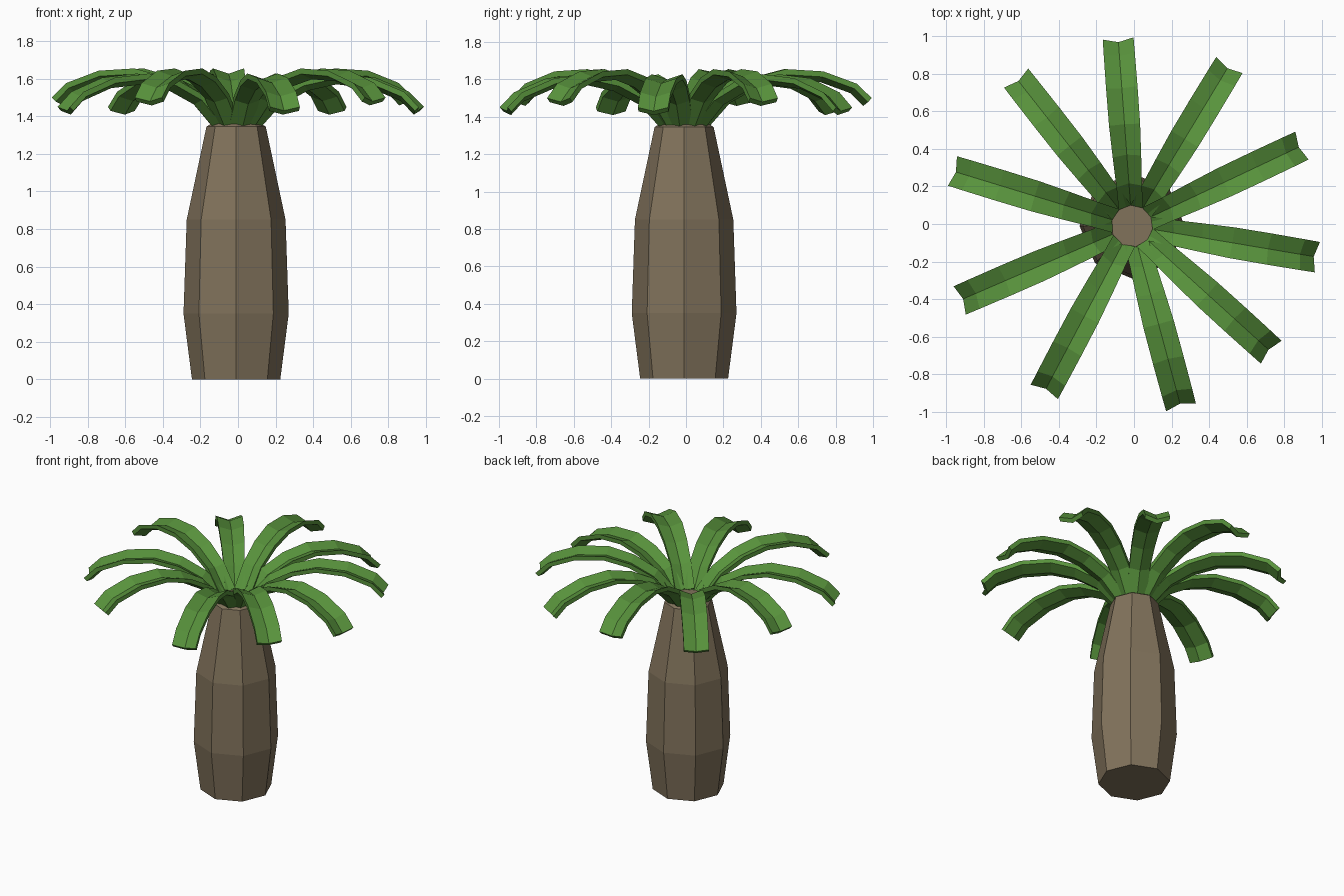
import bpy, bmesh, math

if "Cube" in bpy.data.objects:
    bpy.data.objects.remove(bpy.data.objects["Cube"])

CX = CY = -0.01


def material(name, rgb):
    m = bpy.data.materials.new(name)
    m.diffuse_color = (*rgb, 1)
    m.use_nodes = True
    m.node_tree.nodes["Principled BSDF"].inputs["Base Color"].default_value = m.diffuse_color
    return m


BARK = material("brown bark", (0.22, 0.17, 0.105))
LEAF = material("leaf green", (0.098, 0.29, 0.045))


def make_object(name, bm, mat):
    bmesh.ops.recalc_face_normals(bm, faces=bm.faces)
    me = bpy.data.meshes.new(name)
    bm.to_mesh(me)
    bm.free()
    me.materials.append(mat)
    ob = bpy.data.objects.new(name, me)
    bpy.context.collection.objects.link(ob)
    return ob


def loft(bm, rings):
    """Skin closed rings of points and cap both ends."""
    rows = [[bm.verts.new(p) for p in ring] for ring in rings]
    n = len(rows[0])
    for a, b in zip(rows, rows[1:]):
        for i in range(n):
            j = (i + 1) % n
            bm.faces.new((a[i], a[j], b[j], b[i]))
    bm.faces.new(rows[0])
    bm.faces.new(rows[-1])


# Trunk: swollen octagonal barrel with a small chamfered top
bm = bmesh.new()
profile = [(0.235, 0), (0.28, 0.35), (0.263, 0.85), (0.158, 1.345), (0.12, 1.37)]
loft(bm, [[(CX + r * math.cos(k * math.pi / 4), CY + r * math.sin(k * math.pi / 4), z)
           for k in range(8)] for r, z in profile])
make_object("trunk", bm, BARK)

# Fronds: arched strips with a V-shaped section; every second one hangs lower
ARCH = [(0.09, 1.385, 0.065), (0.21, 1.52, 0.068), (0.37, 1.61, 0.076), (0.54, 1.655, 0.083),
        (0.74, 1.643, 0.084), (0.92, 1.577, 0.083), (1.0, 1.50, 0.082)]  # radius, height, half width
DEPTH, THICK = 0.028, 0.03


def frond(name, tip, drop):
    a = math.atan2(tip[1] - CY, tip[0] - CX)
    c, s = math.cos(a), math.sin(a)
    path = [(r, z - drop * r, w) for r, z, w in ARCH]
    rings = []
    for i, (r, z, w) in enumerate(path):
        p, q = path[max(i - 1, 0)], path[min(i + 1, len(path) - 1)]
        slope = math.atan2(q[1] - p[1], q[0] - p[0])
        nr, nz = -math.sin(slope), math.cos(slope)
        ring = []
        # upper V then lower V: (side offset, offset along the normal)
        for u, h in ((-w, 0), (0, -DEPTH), (w, 0), (w, -THICK), (0, -DEPTH - THICK), (-w, -THICK)):
            rr, zz = r + nr * h, z + nz * h
            ring.append((CX + rr * c - u * s, CY + rr * s + u * c, zz))
        rings.append(ring)
    bm = bmesh.new()
    loft(bm, rings)
    make_object(name, bm, LEAF)


TIPS = [(-0.085, 0.995), (0.51, 0.85), (0.90, 0.42), (0.978, -0.177), (0.728, -0.68),
        (0.25, -0.975), (-0.478, -0.895), (-0.935, -0.41), (-0.975, 0.285), (-0.63, 0.78)]
for i, tip in enumerate(TIPS):
    frond(f"frond_{i + 1}", tip, 0.05 * (i % 2))
